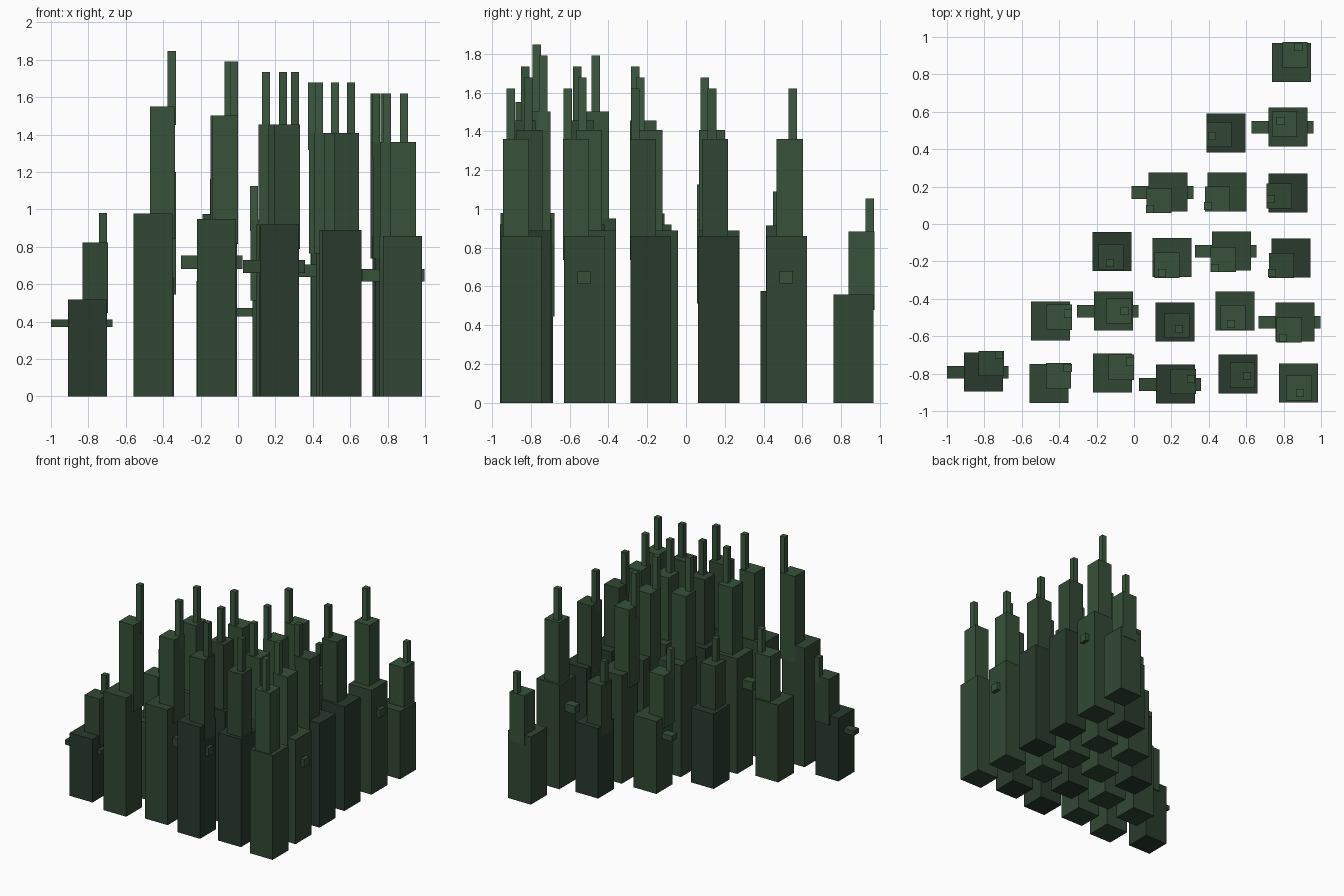
import bpy

# column -> cells from front to back: (base x, base y, spire offset x, spire offset y)
CELLS = [
    [(-.805, -.791, .083, .091)],
    [(-.454, -.853, .100, .083), (-.447, -.519, .094, .040)],
    [(-.115, -.797, .094, .061), (-.110, -.465, .061, .000), (-.118, -.147, -.011, -.061)],
    [(.222, -.856, .083, .027), (.219, -.524, .021, -.037), (.203, -.179, -.053, -.083),
     (.182, .171, -.096, -.091)],
    [(.556, -.802, .048, -.011), (.540, -.465, -.021, -.070), (.521, -.144, -.088, -.091),
     (.497, .171, -.102, -.075), (.492, .487, -.075, -.016)],
    [(.880, -.850, .008, -.053), (.861, -.524, -.064, -.086), (.840, -.182, -.102, -.080),
     (.824, .166, -.094, -.032), (.824, .519, -.040, .032), (.842, .864, .037, .083)],
]
BEAMS = {(0, 0), (2, 1), (3, 0), (3, 3), (4, 2), (5, 1), (5, 4)}
DARK = {(0, 0), (2, 2), (3, 0), (3, 1), (4, 0), (4, 4), (5, 2), (5, 3)}


def material(name, r, g, b):
    m = bpy.data.materials.new(name)
    m.diffuse_color = (r, g, b, 1)
    return m


GREEN = [material("deep_green", .022, .042, .026), material("mid_green", .031, .064, .033),
         material("leaf_green", .038, .082, .041), material("light_green", .046, .100, .050)]


def box(name, x, y, z0, z1, sx, sy, mat):
    bpy.ops.mesh.primitive_cube_add(size=1, location=(x, y, (z0 + z1) / 2))
    ob = bpy.context.object
    ob.name = name
    ob.scale = (sx, sy, z1 - z0)
    bpy.ops.object.transform_apply(location=False, rotation=False, scale=True)
    ob.data.materials.append(mat)


for i, column in enumerate(CELLS):
    for j, (x, y, dx, dy) in enumerate(column):
        # towers on the diagonal edge are shorter than the rest of their column
        if i == 0:
            h = .98
        elif i == j:
            h = 1.20 - .0368 * (i - 1)
        else:
            h = 1.848 - .0568 * (i - 1)
        tag = f"{i}_{j}"
        shade = 0 if (i, j) in DARK else 1
        # three stepped blocks, each shifted further from the base
        box(f"tower_base_{tag}", x, y, 0, .53 * h, .208, .208, GREEN[shade])
        box(f"tower_middle_{tag}", x + dx / 2, y + dy / 2, .455 * h, .839 * h,
            .135, .135, GREEN[shade + 1])
        box(f"spire_{tag}", x + dx, y + dy, .785 * h, h, .044, .044, GREEN[shade + 2])
        # horizontal beam through some towers
        if (i, j) in BEAMS:
            box(f"cross_beam_{tag}", x - .03, y - .002, .38 * h, .42 * h, .33, .068,
                GREEN[shade + 1])
